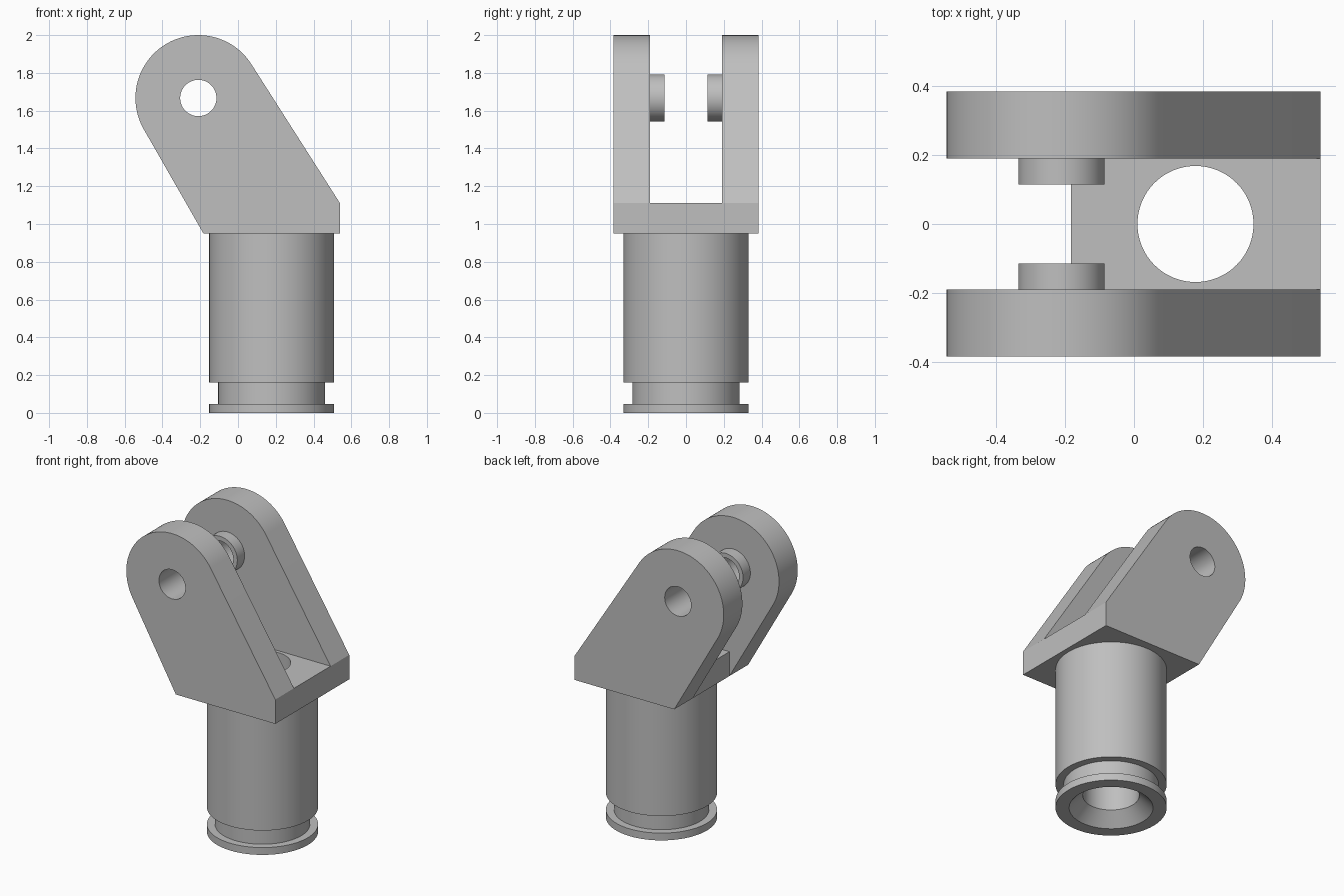
import bpy
import bmesh
import math
from mathutils import Vector

cube = bpy.data.objects.get("Cube")
if cube:
    bpy.data.objects.remove(cube, do_unlink=True)

SIDES = 96
AXIS_X = 0.178            # sleeve axis
PIN = Vector((-0.21, 1.667))  # pin centre in x, z
EYE_R = 0.333
BASE_Z, FLOOR_Z = 0.95, 1.11
LEFT_X, RIGHT_X = -0.183, 0.54
INNER_Y, OUTER_Y = 0.19, 0.384

grey = bpy.data.materials.new("plain grey")
grey.use_nodes = True
colour = (0.52, 0.52, 0.52, 1)
grey.diffuse_color = colour
grey.node_tree.nodes["Principled BSDF"].inputs["Base Color"].default_value = colour


def finish(bm, name):
    bmesh.ops.recalc_face_normals(bm, faces=bm.faces)
    mesh = bpy.data.meshes.new(name)
    bm.to_mesh(mesh)
    bm.free()
    mesh.materials.append(grey)
    obj = bpy.data.objects.new(name, mesh)
    bpy.context.collection.objects.link(obj)
    return obj


def extrude_xz(name, outline, y0, y1):
    """Extrude an x, z outline along y."""
    bm = bmesh.new()
    face = bm.faces.new([bm.verts.new((x, y0, z)) for x, z in outline])
    new = bmesh.ops.extrude_face_region(bm, geom=[face])["geom"]
    moved = [v for v in new if isinstance(v, bmesh.types.BMVert)]
    bmesh.ops.translate(bm, verts=moved, vec=(0, y1 - y0, 0))
    return finish(bm, name)


def lathe(name, profile):
    """Closed solid turned about the sleeve axis from radius, z pairs."""
    bm = bmesh.new()
    rings = []
    for r, z in profile:
        rings.append([bm.verts.new((AXIS_X + r * math.cos(a), r * math.sin(a), z))
                      for a in (math.tau * i / SIDES for i in range(SIDES))])
    for low, high in zip(rings, rings[1:]):
        for i in range(SIDES):
            j = (i + 1) % SIDES
            bm.faces.new((low[i], low[j], high[j], high[i]))
    bm.faces.new(rings[0])
    bm.faces.new(rings[-1])
    return finish(bm, name)


def circle(radius):
    return [PIN + radius * Vector((math.cos(a), math.sin(a)))
            for a in (math.tau * i / SIDES for i in range(SIDES))]


def combine(target, tool, operation):
    mod = target.modifiers.new(operation.lower(), "BOOLEAN")
    mod.operation, mod.solver, mod.object = operation, "EXACT", tool
    bpy.context.view_layer.objects.active = target
    bpy.ops.object.modifier_apply(modifier=mod.name)
    bpy.data.objects.remove(tool, do_unlink=True)


def tangent_angle(corner, side):
    """Angle on the eye where a line from the corner touches it."""
    d = Vector(corner) - PIN
    return math.atan2(d.y, d.x) + side * math.acos(EYE_R / d.length)


# Cheek outline: square foot with tangent sides running up to the round eye
start = tangent_angle((RIGHT_X, FLOOR_Z), 1)
end = tangent_angle((LEFT_X, BASE_Z), -1) + math.tau
cheek = [(LEFT_X, BASE_Z), (RIGHT_X, BASE_Z), (RIGHT_X, FLOOR_Z)]
for i in range(65):
    a = start + (end - start) * i / 64
    cheek.append(PIN + EYE_R * Vector((math.cos(a), math.sin(a))))

# Fork head: floor plate, two cheeks, two inner bosses
foot = [(LEFT_X, BASE_Z), (RIGHT_X, BASE_Z), (RIGHT_X, FLOOR_Z), (LEFT_X, FLOOR_Z)]
fork_head = extrude_xz("fork_head", foot, -OUTER_Y, OUTER_Y)
for s in (-1, 1):
    combine(fork_head, extrude_xz("cheek", cheek, s * INNER_Y, s * OUTER_Y), "UNION")
    combine(fork_head, extrude_xz("boss", circle(0.125), s * 0.114, s * 0.25), "UNION")
combine(fork_head, extrude_xz("pin_cutter", circle(0.096), -0.5, 0.5), "DIFFERENCE")

# Sleeve with a groove above its bottom flange
sleeve = lathe("sleeve", [(0.331, 0), (0.331, 0.048), (0.283, 0.048),
                          (0.283, 0.16), (0.331, 0.16), (0.331, BASE_Z)])

# Bore through sleeve and floor, with a flared mouth at the bottom
for part in (sleeve, fork_head):
    bore = lathe("bore_cutter", [(0.27, -0.02), (0.168, 0.082), (0.168, 1.2)])
    combine(part, bore, "DIFFERENCE")

# Smooth round walls, crisp edges
bpy.ops.object.select_all(action="DESELECT")
for part in (fork_head, sleeve):
    part.select_set(True)
bpy.context.view_layer.objects.active = fork_head
bpy.ops.object.shade_smooth_by_angle(angle=math.radians(25))
